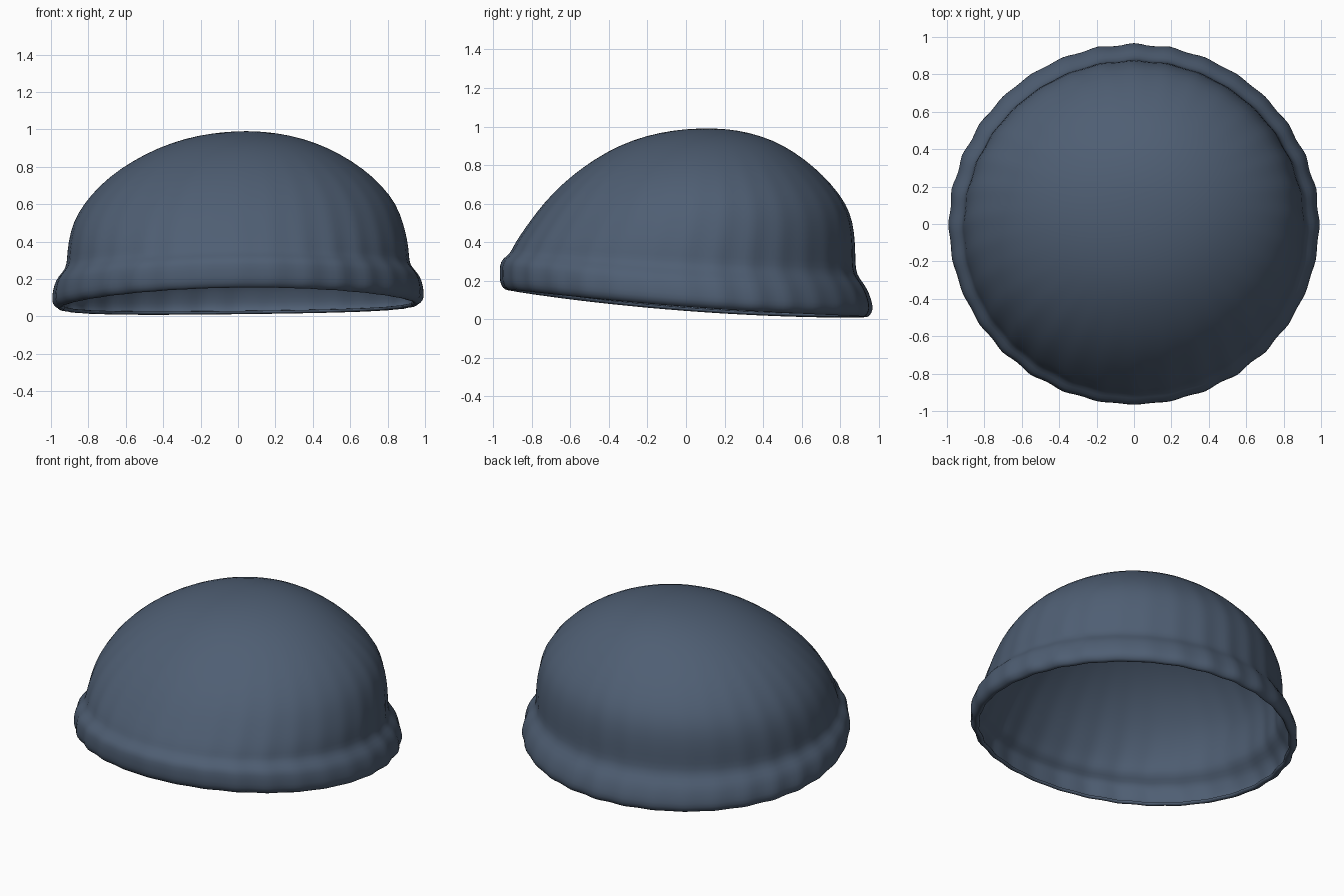
import bpy, bmesh
from math import sin, cos, pi

cube = bpy.data.objects.get("Cube")
if cube:
    bpy.data.objects.remove(cube, do_unlink=True)

wool = bpy.data.materials.new("slate_blue_wool")
wool.use_nodes = True
colour = (0.078, 0.113, 0.172, 1)
wool.diffuse_color = colour
wool.node_tree.nodes["Principled BSDF"].inputs["Base Color"].default_value = colour

SEGMENTS, RIBS = 96, 32

# Each ring: height, tilt share, centre x, radius x, centre y, radius y, rib depth
RINGS = [
    (-0.01, 1.0, 0, 0.93, 0, 0.915, 0.008),    # rolled lip
    (-0.03, 1.0, 0, 0.955, 0, 0.935, 0.008),
    (0.00, 1.0, 0, 0.988, 0, 0.96, 0.009),
    (0.04, 1.0, 0, 0.992, 0, 0.965, 0.009),
    (0.11, 1.0, 0, 0.98, -0.01, 0.955, 0.008),   # folded band
    (0.16, 0.9, 0, 0.96, -0.015, 0.935, 0.006),
    (0.21, 0.8, 0, 0.915, -0.015, 0.895, 0.006),  # crease
    (0.28, 0.6, 0, 0.912, -0.01, 0.885, 0.006),
    (0.38, 0.3, 0, 0.905, 0.005, 0.87, 0.005),   # dome
    (0.50, 0.1, 0, 0.880, 0.03, 0.835, 0.004),
    (0.60, 0, 0.01, 0.835, 0.045, 0.785, 0.003),
    (0.70, 0, 0.015, 0.755, 0.055, 0.700, 0.002),
    (0.79, 0, 0.02, 0.650, 0.065, 0.600, 0.001),
    (0.87, 0, 0.025, 0.520, 0.075, 0.485, 0),
    (0.93, 0, 0.03, 0.385, 0.085, 0.365, 0),
    (0.97, 0, 0.035, 0.240, 0.095, 0.230, 0),
    (0.987, 0, 0.04, 0.110, 0.105, 0.110, 0),
]


def rim_height(x, y):
    """Hem drops towards the back and lifts slightly on the left."""
    return 0.052 - 0.08 * y + 0.035 * y * y + 0.012 * x


bm = bmesh.new()
rows = []
for h, tilt, cx, rx, cy, ry, rib in RINGS:
    row = []
    for i in range(SEGMENTS):
        a = 2 * pi * i / SEGMENTS
        wave = rib * cos(RIBS * a) * (1 + 0.4 * sin(5 * a))
        x = cx + (rx + wave) * cos(a)
        y = cy + (ry + wave) * sin(a)
        row.append(bm.verts.new((x, y, h + tilt * rim_height(x, y))))
    rows.append(row)
for low, high in zip(rows, rows[1:]):
    for i in range(SEGMENTS):
        j = (i + 1) % SEGMENTS
        bm.faces.new((low[i], low[j], high[j], high[i]))
crown = bm.verts.new((0.045, 0.11, 0.991))
for i in range(SEGMENTS):
    bm.faces.new((rows[-1][i], rows[-1][(i + 1) % SEGMENTS], crown))

# Rest the hem on the ground
lowest = min(v.co.z for v in bm.verts)
for v in bm.verts:
    v.co.z -= lowest * max(0, 1 - v.co.z / 0.5)

mesh = bpy.data.meshes.new("knit_cap")
bm.to_mesh(mesh)
bm.free()
mesh.materials.append(wool)
cap = bpy.data.objects.new("knit_cap", mesh)
bpy.context.collection.objects.link(cap)

# Thin cloth shell with an open underside
shell = cap.modifiers.new("cloth_thickness", "SOLIDIFY")
shell.thickness = 0.015
shell.offset = -1
smooth = cap.modifiers.new("soft_surface", "SUBSURF")
smooth.levels = smooth.render_levels = 1

bpy.context.view_layer.objects.active = cap
cap.select_set(True)
bpy.ops.object.shade_smooth()
